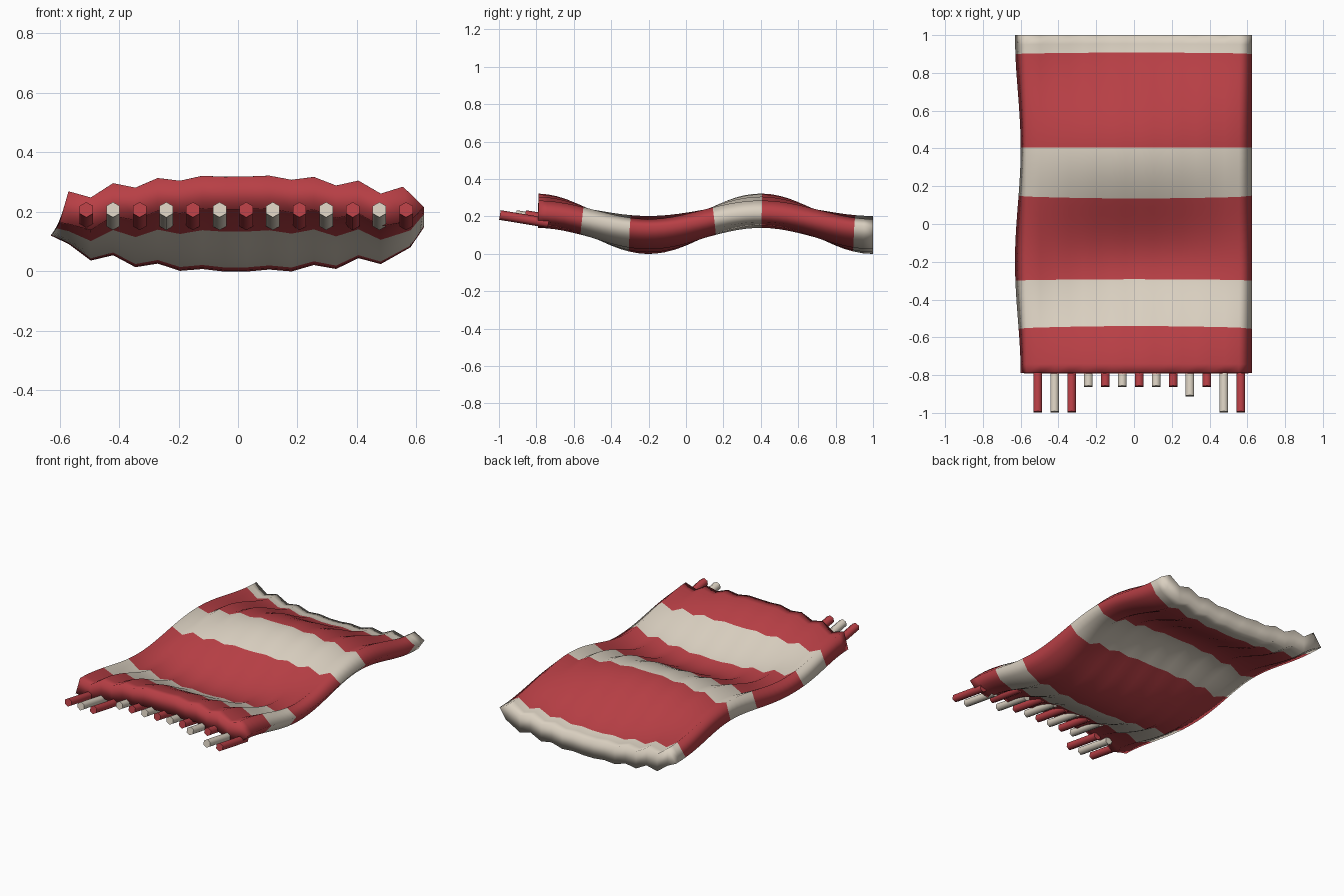
import bpy, bmesh, math
from mathutils import Matrix, Vector

cube = bpy.data.objects.get("Cube")
if cube:
    bpy.data.objects.remove(cube)


def material(name, rgb):
    m = bpy.data.materials.new(name)
    m.use_nodes = True
    m.diffuse_color = (*rgb, 1)
    bsdf = m.node_tree.nodes["Principled BSDF"]
    bsdf.inputs["Base Color"].default_value = (*rgb, 1)
    bsdf.inputs["Roughness"].default_value = 0.8
    return m


RED = material("red cloth", (0.48, 0.05, 0.06))
CREAM = material("cream cloth", (0.70, 0.63, 0.53))


def finish(name, bm, mats, angle):
    bmesh.ops.recalc_face_normals(bm, faces=bm.faces)
    mesh = bpy.data.meshes.new(name)
    bm.to_mesh(mesh)
    bm.free()
    for m in mats:
        mesh.materials.append(m)
    ob = bpy.data.objects.new(name, mesh)
    bpy.context.collection.objects.link(ob)
    bpy.ops.object.select_all(action='DESELECT')
    ob.select_set(True)
    bpy.context.view_layer.objects.active = ob
    bpy.ops.object.shade_smooth_by_angle(angle=math.radians(angle))
    return ob


# Wavy cloth: the long wave flattens toward the sides, small ruffles grow there
WAVE = 2 * math.pi / 1.2
HALF = 0.055
COLS = 16


def cloth_point(x, y, side, ruffle):
    amp = 0.105 - (0.18 if x > 0 else 0.22) * x * x
    phase = WAVE * (y + 0.8)
    slope = -amp * WAVE * math.sin(phase)
    z = 0.16 + amp * math.cos(phase) + side * HALF + ruffle
    return Vector((x, y - side * HALF * slope * 0.5, z))


def cloth_ring(y):
    top, bottom = [], []
    for i in range(COLS):
        x = -0.57 + 0.075 * i
        ruffle = -0.036 * x * (-1) ** i
        top.append(cloth_point(x, y, 1, ruffle))
        low_x = 0.58 if i == COLS - 1 else x
        bottom.append(cloth_point(low_x, y, -1, ruffle))
    left_x = -0.615 + 0.015 * math.cos(WAVE * (y + 0.8))
    right = cloth_point(0.625, y, 0, 0.022)
    left = cloth_point(left_x, y, 0, -0.022)
    return top + [right] + bottom[::-1] + [left]


# Rows follow the stripe borders, so each stripe is a clean band of faces
borders = [-0.79, -0.555, -0.30, 0.15, 0.405, 0.90, 1.0]
rows = [(borders[0], 0)]
for s, (a, b) in enumerate(zip(borders, borders[1:])):
    steps = max(2, round((b - a) / 0.045))
    rows += [(a + (b - a) * k / steps, s % 2) for k in range(1, steps + 1)]

bm = bmesh.new()
rings = [[bm.verts.new(p) for p in cloth_ring(y)] for y, _ in rows]
count = len(rings[0])
for r in range(1, len(rings)):
    for i in range(count):
        j = (i + 1) % count
        f = bm.faces.new((rings[r - 1][i], rings[r - 1][j], rings[r][j], rings[r][i]))
        f.material_index = rows[r][1]
# End walls
for ring, (_, colour) in ((rings[0], rows[0]), (rings[-1], rows[-1])):
    low = ring[COLS + 1:2 * COLS + 1][::-1]
    walls = [(ring[i], ring[i + 1], low[i + 1], low[i]) for i in range(COLS - 1)]
    walls += [(ring[COLS - 1], ring[COLS], low[-1]), (ring[0], low[0], ring[-1])]
    for w in walls:
        bm.faces.new(w).material_index = colour
finish("striped_cloth", bm, [RED, CREAM], 180)

# Fringe: six-sided tassels, the outer ones sticking out further
LENGTH = 0.26
for i in range(13):
    x = -0.51 + 0.0896 * i
    tip = -0.995 if i < 3 or i > 10 else -0.91 if i == 9 else -0.86
    start, end = Vector((x, tip, 0.207)), Vector((x, tip + LENGTH, 0.164))
    bm = bmesh.new()
    bmesh.ops.create_cone(bm, cap_ends=True, segments=6, radius1=0.026,
                          radius2=0.026, depth=(end - start).length)
    tilt = math.atan2(end.z - start.z, LENGTH)
    turn = Matrix.Rotation(tilt - math.pi / 2, 4, 'X')
    bm.transform(Matrix.Translation((start + end) / 2) @ turn)
    finish(f"tassel_{i + 1}", bm, [CREAM if i % 2 else RED], 65)
